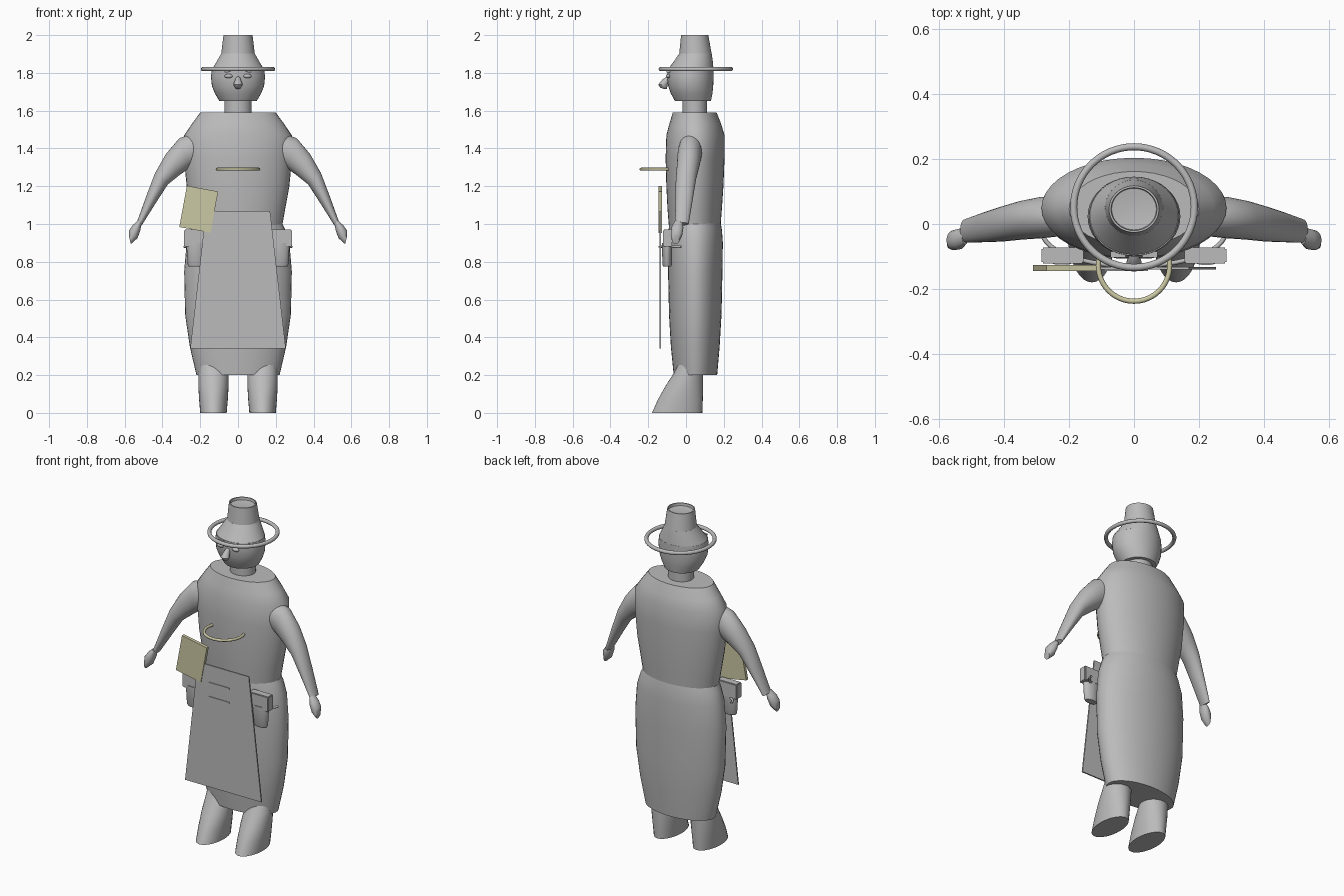
import bpy, bmesh, math
from mathutils import Vector, Matrix

if "Cube" in bpy.data.objects:
    bpy.data.objects.remove(bpy.data.objects["Cube"])


def material(name, rgb):
    m = bpy.data.materials.new(name)
    m.use_nodes = True
    m.diffuse_color = (*rgb, 1)
    m.node_tree.nodes["Principled BSDF"].inputs["Base Color"].default_value = (*rgb, 1)
    return m


GREY = material("plain_grey", (0.5, 0.5, 0.5))
CREAM = material("pale_straw", (0.6, 0.58, 0.37))


def finish(name, bm, mat=GREY, smooth=True):
    bmesh.ops.recalc_face_normals(bm, faces=bm.faces)
    me = bpy.data.meshes.new(name)
    bm.to_mesh(me)
    bm.free()
    me.materials.append(mat)
    ob = bpy.data.objects.new(name, me)
    bpy.context.collection.objects.link(ob)
    if smooth:
        bpy.ops.object.select_all(action="DESELECT")
        ob.select_set(True)
        bpy.context.view_layer.objects.active = ob
        bpy.ops.object.shade_smooth_by_angle(angle=math.radians(40))
    return ob


def loft(name, rings, n=40, mat=GREY):
    """Skin elliptical rings given as (x, y, z, half_x, half_z, half_y)."""
    bm = bmesh.new()
    loops = []
    for x, y, z, ux, uz, hy in rings:
        c, u, v = Vector((x, y, z)), Vector((ux, 0, uz)), Vector((0, hy, 0))
        turns = [math.tau * i / n for i in range(n)]
        loops.append([bm.verts.new(c + u * math.cos(t) + v * math.sin(t)) for t in turns])
    for a, b in zip(loops, loops[1:]):
        for i in range(n):
            j = (i + 1) % n
            bm.faces.new((a[i], a[j], b[j], b[i]))
    bm.faces.new(loops[0])
    bm.faces.new(loops[-1])
    return finish(name, bm, mat)


def stack(name, levels):
    """Upright form from (z, half_width, front_y, back_y)."""
    return loft(name, [(0, (f + b) / 2, z, w, 0, (b - f) / 2) for z, w, f, b in levels])


def box(name, loc, size, mat=GREY, turn=0, bevel=0):
    bm = bmesh.new()
    bmesh.ops.create_cube(bm, size=1)
    bmesh.ops.scale(bm, vec=size, verts=bm.verts)
    if bevel:
        bmesh.ops.bevel(bm, geom=bm.edges[:], offset=bevel, segments=2, affect="EDGES")
    bmesh.ops.rotate(bm, matrix=Matrix.Rotation(turn, 3, "Y"), verts=bm.verts)
    bmesh.ops.translate(bm, vec=loc, verts=bm.verts)
    return finish(name, bm, mat, bool(bevel))


def ring(name, loc, radius, tube, mat=GREY):
    bpy.ops.mesh.primitive_torus_add(location=loc, major_radius=radius, minor_radius=tube,
                                     major_segments=64, minor_segments=12)
    ob = bpy.context.object
    ob.name = name
    ob.data.materials.append(mat)
    bpy.ops.object.shade_smooth()


def ball(name, loc, size):
    bm = bmesh.new()
    bmesh.ops.create_uvsphere(bm, u_segments=20, v_segments=12, radius=1)
    bmesh.ops.scale(bm, vec=size, verts=bm.verts)
    bmesh.ops.translate(bm, vec=loc, verts=bm.verts)
    return finish(name, bm)


# Clothing and head
stack("long_skirt", [(0.2, 0.22, -0.065, 0.165), (0.35, 0.255, -0.08, 0.178),
                     (0.52, 0.28, -0.09, 0.188), (0.75, 0.285, -0.095, 0.193),
                     (0.9, 0.272, -0.095, 0.195), (0.97, 0.25, -0.092, 0.19),
                     (1.01, 0.23, -0.088, 0.183)])
stack("tunic", [(0.98, 0.232, -0.09, 0.182), (1.08, 0.25, -0.098, 0.19),
                (1.2, 0.272, -0.104, 0.198), (1.35, 0.286, -0.108, 0.204),
                (1.47, 0.285, -0.104, 0.204), (1.53, 0.244, -0.088, 0.186),
                (1.59, 0.2, -0.07, 0.162)])
stack("neck", [(1.57, 0.072, -0.018, 0.112), (1.67, 0.072, -0.018, 0.112)])
stack("head", [(1.65, 0.098, -0.058, 0.132), (1.69, 0.122, -0.08, 0.14),
               (1.73, 0.138, -0.094, 0.144), (1.78, 0.143, -0.1, 0.146),
               (1.82, 0.138, -0.098, 0.146)])

# Hat with a wire brim and a hollow crown
stack("hat_base", [(1.815, 0.139, -0.098, 0.146), (1.86, 0.113, -0.065, 0.142),
                   (1.902, 0.089, -0.036, 0.136)])
stack("hat_crown", [(1.9, 0.089, -0.036, 0.136), (2.0, 0.077, -0.026, 0.118),
                    (2.0, 0.071, -0.02, 0.112), (1.985, 0.069, -0.018, 0.11),
                    (1.98, 0.03, 0.015, 0.075)])
ring("hat_brim", (0, 0.052, 1.82), 0.186, 0.011)

# Face
loft("nose", [(0, -0.08, 1.786, 0.008, 0, 0.012), (0, -0.105, 1.765, 0.015, 0, 0.02),
              (0, -0.122, 1.738, 0.024, 0, 0.025), (0, -0.118, 1.722, 0.018, 0, 0.018),
              (0, -0.108, 1.715, 0.006, 0, 0.008)], 20)

for side, s in (("left", 1), ("right", -1)):
    ball(side + "_eye", (s * 0.05, -0.094, 1.783), (0.022, 0.012, 0.011))
    box(side + "_brow", (s * 0.048, -0.094, 1.808), (0.05, 0.02, 0.009), turn=s * 0.08, bevel=0.002)

    # Arms and mitten hands
    loft(side + "_arm", [(s * 0.23, 0.022, 1.4, s * 0.02, 0.075, 0.06),
                         (s * 0.285, 0.02, 1.375, s * 0.025, 0.08, 0.064),
                         (s * 0.345, 0.012, 1.315, s * 0.037, 0.055, 0.06),
                         (s * 0.405, 0.0, 1.24, s * 0.034, 0.03, 0.054),
                         (s * 0.46, -0.01, 1.13, s * 0.026, 0.017, 0.046),
                         (s * 0.523, -0.022, 1.0, s * 0.013, 0.008, 0.036)], 28)
    loft(side + "_hand", [(s * 0.52, -0.04, 1.012, s * 0.01, 0.006, 0.022),
                          (s * 0.537, -0.046, 0.98, s * 0.02, 0.014, 0.032),
                          (s * 0.555, -0.05, 0.945, s * 0.023, 0.02, 0.031),
                          (s * 0.572, -0.055, 0.914, s * 0.005, 0.02, 0.02)], 20)

    # Boots
    loft(side + "_boot", [(s * 0.13, -0.047, 0, 0.07, 0, 0.133),
                          (s * 0.13, -0.03, 0.07, 0.076, 0, 0.119),
                          (s * 0.13, -0.01, 0.14, 0.08, 0, 0.1),
                          (s * 0.13, 0.012, 0.21, 0.079, 0, 0.077),
                          (s * 0.13, 0.03, 0.28, 0.075, 0, 0.058)], 32)

    # Belt pouches
    box(side + "_pouch_flap", (s * 0.22, -0.097, 0.925), (0.13, 0.048, 0.09), bevel=0.004)
    loft(side + "_pouch", [(s * 0.222, -0.1, 0.775, 0.038, 0, 0.02),
                           (s * 0.222, -0.1, 0.785, 0.044, 0, 0.025),
                           (s * 0.222, -0.1, 0.9, 0.052, 0, 0.027)], 24)

# Belt strap swept around the front
curve = bpy.data.curves.new("belt_strap", "CURVE")
curve.dimensions = "3D"
curve.bevel_depth = 0.007
curve.bevel_resolution = 2
spline = curve.splines.new("POLY")
spline.points.add(32)
for i, p in enumerate(spline.points):
    t = math.pi * (1 + i / 32)
    p.co = (0.282 * math.cos(t), -0.025 + 0.105 * math.sin(t), 0.88, 1)
curve.materials.append(GREY)
bpy.context.collection.objects.link(bpy.data.objects.new("belt_strap", curve))

# Apron: a tapered thin panel with two pocket seams
apron = box("apron", (0, -0.137, 0.705), (0.506, 0.008, 0.73))
for v in apron.data.vertices:
    if v.co.z > 0.7:
        v.co.x *= 0.67
for z in (0.965, 0.88):
    box("pocket_seam", (-0.025, -0.142, z), (0.135, 0.006, 0.008))

# Straw-coloured note sheet and neck chain
box("note_sheet", (-0.208, -0.136, 1.078), (0.168, 0.018, 0.222), CREAM, math.radians(10.5))
ring("neck_chain", (0, -0.128, 1.29), 0.11, 0.008, CREAM)
